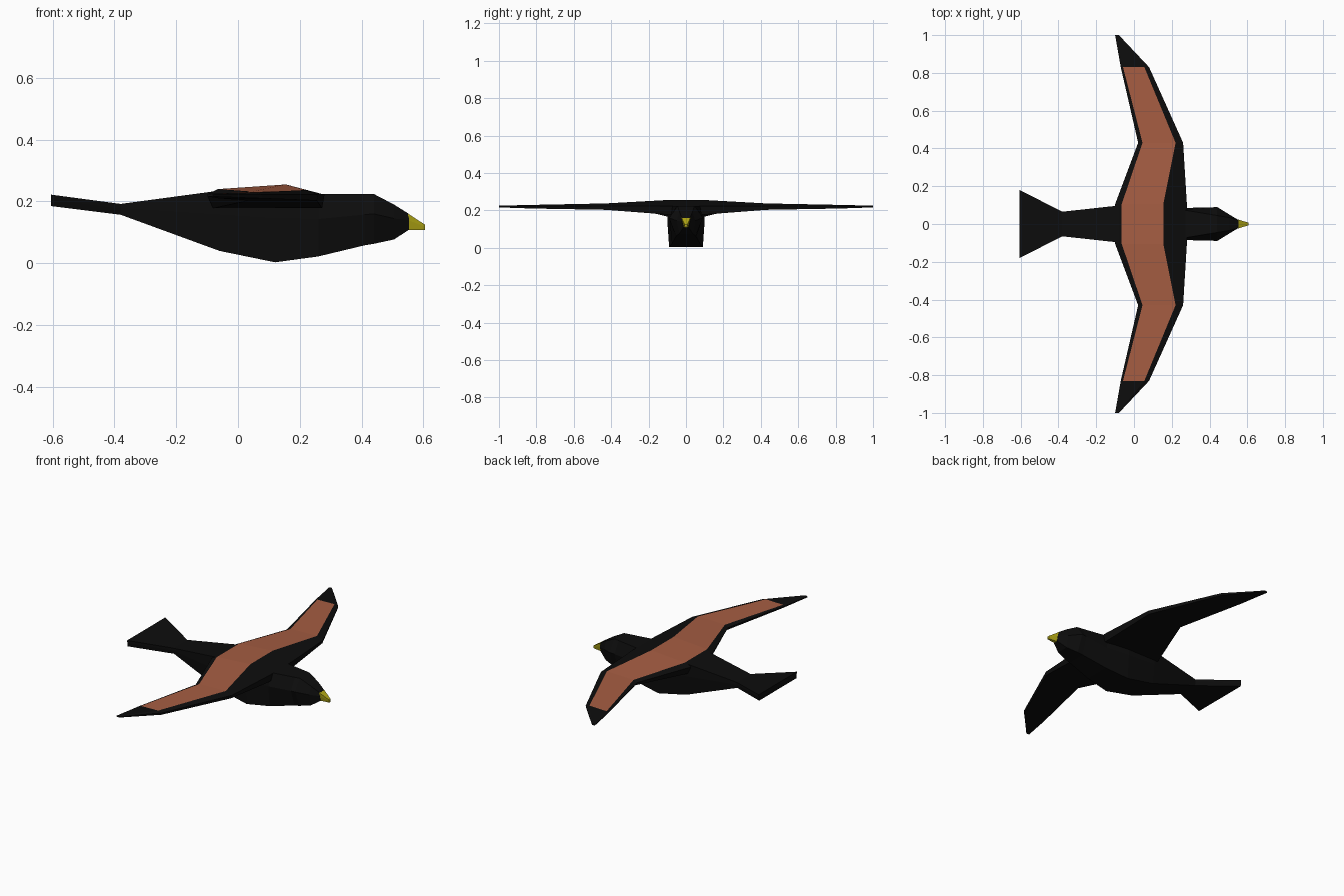
import bpy, bmesh

if "Cube" in bpy.data.objects:
    bpy.data.objects.remove(bpy.data.objects["Cube"])


def material(name, rgb):
    m = bpy.data.materials.new(name)
    m.diffuse_color = (*rgb, 1)
    m.use_nodes = True
    m.node_tree.nodes["Principled BSDF"].inputs["Base Color"].default_value = m.diffuse_color
    return m


BLACK = material("black_feathers", (0.004, 0.004, 0.004))
RUST = material("rust_feathers", (0.38, 0.11, 0.055))
YELLOW = material("yellow_beak", (0.48, 0.42, 0.008))


def loft(name, rings, mats, rule=None):
    """Join rings of equal point count, cap the ends; rule(ring, side) picks the material."""
    bm = bmesh.new()
    vs = [[bm.verts.new(p) for p in r] for r in rings]
    n = len(rings[0])
    for i in range(len(rings) - 1):
        for j in range(n):
            k = (j + 1) % n
            f = bm.faces.new((vs[i][j], vs[i][k], vs[i + 1][k], vs[i + 1][j]))
            if rule:
                f.material_index = rule(i, j)
    bm.faces.new(vs[0])
    bm.faces.new(vs[-1])
    bmesh.ops.recalc_face_normals(bm, faces=bm.faces)
    me = bpy.data.meshes.new(name)
    bm.to_mesh(me)
    bm.free()
    for m in mats:
        me.materials.append(m)
    ob = bpy.data.objects.new(name, me)
    bpy.context.collection.objects.link(ob)
    return ob


def section(x, zb, zt, wb, wm, wt):
    """Six-sided cross-section: bottom, shoulder and top half widths."""
    zm = zb + (zt - zb) * 0.6
    return [(x, -wb, zb), (x, -wm, zm), (x, -wt, zt),
            (x, wt, zt), (x, wm, zm), (x, wb, zb)]


# Body from tail fan to face: x, bottom, top, half widths
BODY = [
    (-0.605, 0.185, 0.222, 0.175, 0.178, 0.18),
    (-0.38, 0.157, 0.192, 0.06, 0.065, 0.065),
    (-0.06, 0.04, 0.235, 0.085, 0.10, 0.10),
    (0.12, 0.003, 0.24, 0.09, 0.10, 0.10),
    (0.26, 0.022, 0.224, 0.075, 0.085, 0.075),
    (0.41, 0.058, 0.224, 0.055, 0.088, 0.05),
    (0.44, 0.063, 0.224, 0.052, 0.09, 0.045),
    (0.505, 0.077, 0.19, 0.035, 0.05, 0.034),
    (0.553, 0.108, 0.16, 0.014, 0.021, 0.021),
]
loft("body", [section(*s) for s in BODY], [BLACK])

# Beak
loft("beak", [section(0.55, 0.108, 0.161, 0.012, 0.02, 0.024),
              section(0.605, 0.108, 0.125, 0.004, 0.007, 0.007)], [YELLOW])

# Wings: y, trailing x, rear and front of rust panel, leading x,
# bottom z, edge z, panel rear z, panel front z
WING = [
    (0.105, -0.10, -0.065, 0.155, 0.28, 0.178, 0.222, 0.24, 0.255),
    (0.43, 0.022, 0.045, 0.22, 0.26, 0.203, 0.222, 0.232, 0.237),
    (0.83, -0.07, -0.058, 0.055, 0.08, 0.21, 0.222, 0.226, 0.229),
    (1.0, -0.10, -0.095, -0.085, -0.08, 0.216, 0.222, 0.224, 0.225),
]


def wing_ring(s, side):
    y, tr, pr, pf, le, zb, ze, zr, zf = s
    y *= side
    return [(tr, y, ze), (pr, y, zr), (pf, y, zf), (le, y, ze),
            (le - 0.02 * (le - tr), y, zb), (tr + 0.05 * (le - tr), y, zb)]


rings = [wing_ring(s, -1) for s in reversed(WING)] + [wing_ring(s, 1) for s in WING]
loft("wings", rings, [BLACK, RUST], lambda i, j: int(j == 1 and 1 <= i <= 5))
